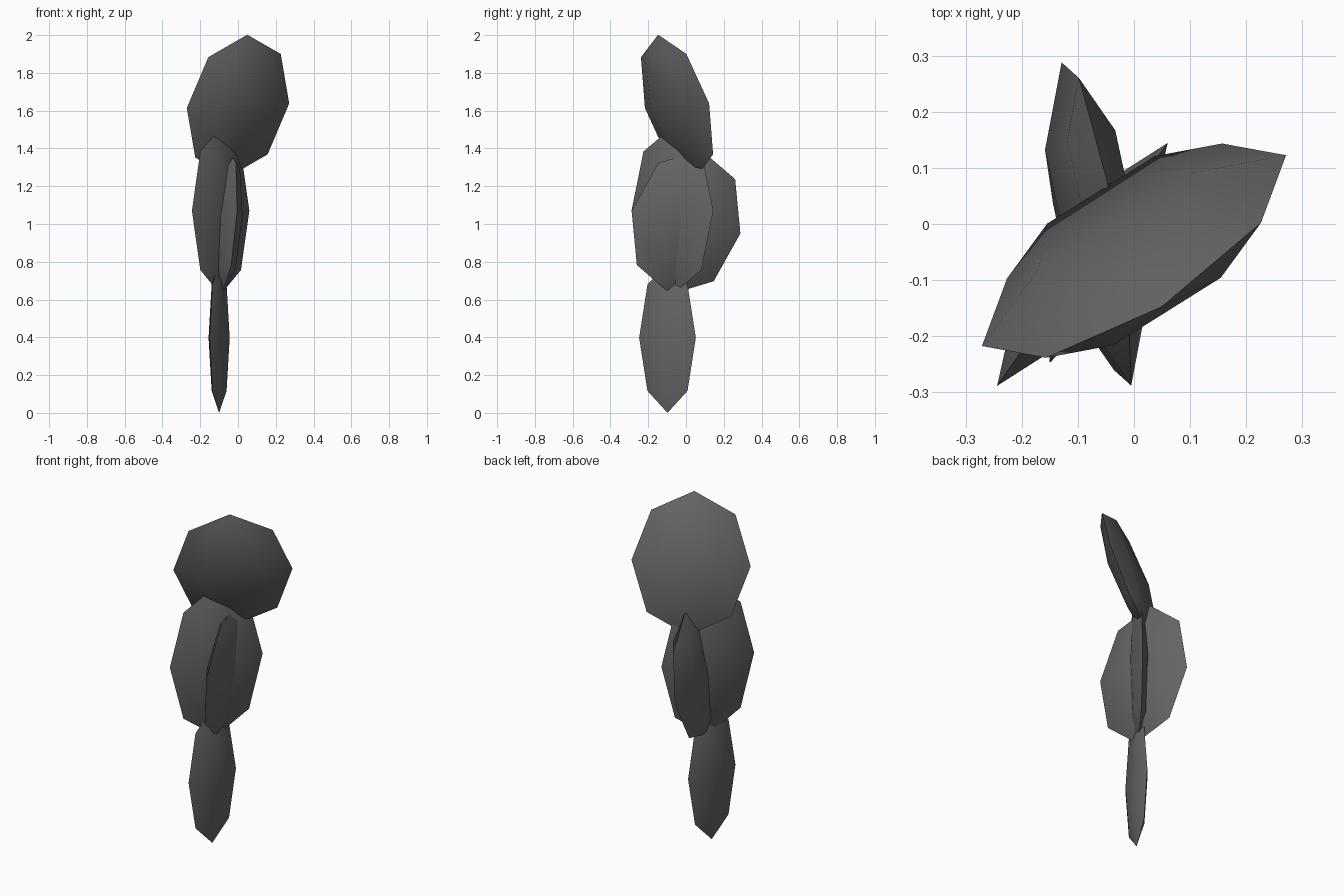
import bpy, bmesh, math
from mathutils import Vector, Matrix

if "Cube" in bpy.data.objects:
    bpy.data.objects.remove(bpy.data.objects["Cube"])

grey = bpy.data.materials.new("dark_grey")
grey.diffuse_color = (0.13, 0.13, 0.13, 1)
grey.use_nodes = True
grey.node_tree.nodes["Principled BSDF"].inputs["Base Color"].default_value = grey.diffuse_color


def pad(name, centre, side, up):
    """Flattened six-sided low-poly spheroid; side and up are its half axes."""
    side, up = Vector(side), Vector(up)
    flat = side.cross(up).normalized() * side.length * 0.238
    bm = bmesh.new()
    # half octagon spun around the long axis
    prof = [bm.verts.new((math.sin(math.pi * i / 4), 0, -math.cos(math.pi * i / 4)))
            for i in range(5)]
    edges = [bm.edges.new(pair) for pair in zip(prof, prof[1:])]
    bmesh.ops.spin(bm, geom=prof + edges, cent=(0, 0, 0), axis=(0, 0, 1),
                   angle=math.tau, steps=6, use_merge=False)
    bmesh.ops.remove_doubles(bm, verts=bm.verts[:], dist=1e-4)
    # stretch onto the pad axes
    m = Matrix((side, flat, up)).transposed().to_4x4()
    bmesh.ops.transform(bm, matrix=Matrix.Translation(centre) @ m, verts=bm.verts[:])
    bmesh.ops.recalc_face_normals(bm, faces=bm.faces[:])
    me = bpy.data.meshes.new(name)
    bm.to_mesh(me)
    bm.free()
    me.materials.append(grey)
    ob = bpy.data.objects.new(name, me)
    bpy.context.collection.objects.link(ob)
    bpy.ops.object.select_all(action='DESELECT')
    ob.select_set(True)
    bpy.context.view_layer.objects.active = ob
    bpy.ops.object.shade_smooth_by_angle(angle=math.radians(40))
    return ob


# base pad, two crossing middle pads, and the leaning top pad
pad("base_pad", (-0.10, -0.098, 0.398), (0.05, 0.15, 0), (0, 0, 0.398))
pad("upright_middle_pad", (-0.092, -0.072, 1.07), (0.152, 0.2165, 0), (0, 0, 0.444))
pad("leaning_middle_pad", (-0.067, 0.0, 1.01), (-0.062, 0.288, -0.06), (0.018, 0.08, 0.382))
pad("top_pad", (0, -0.0475, 1.626), (0.271, 0.17, 0.012), (0.049, -0.10, 0.376))
